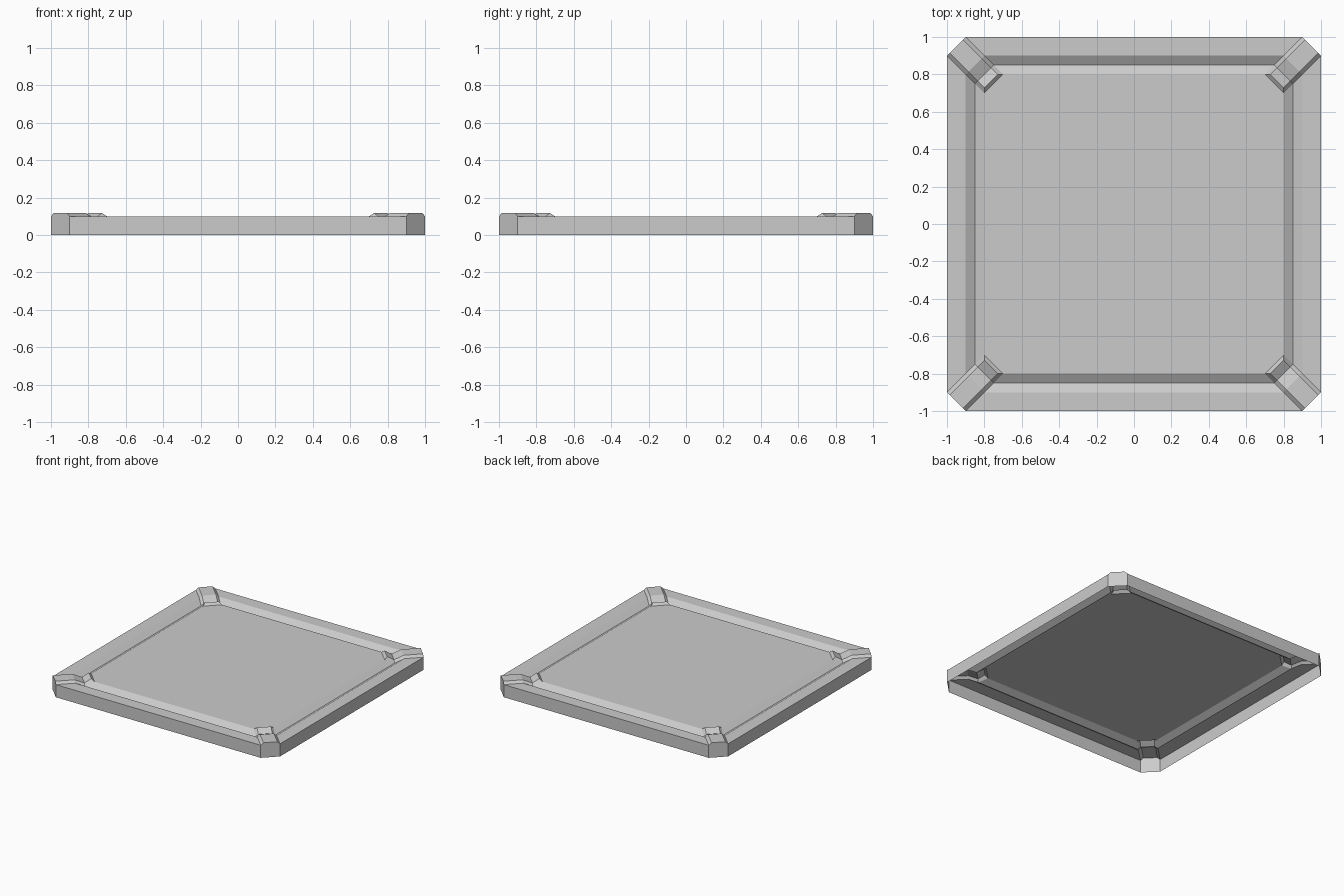
import bpy, bmesh
from math import pi
from mathutils import Vector, Matrix

if "Cube" in bpy.data.objects:
    bpy.data.objects.remove(bpy.data.objects["Cube"])

# Cross-section from the outside in: (distance from centre, height)
PROFILE = [(1.0, 0.0), (1.0, 0.1), (0.9, 0.1), (0.85, 0.07), (0.8, 0.1)]
CHAMFER, RAISE, INSET = 0.1, 0.018, 0.02


def make(name, polys):
    """Repeat a quarter of the plate four times and join it into one mesh."""
    bm = bmesh.new()
    for k in range(4):
        rot = Matrix.Rotation(k * pi / 2, 3, 'Z')
        for poly in polys:
            bm.faces.new([bm.verts.new(rot @ Vector(p)) for p in poly])
    bmesh.ops.remove_doubles(bm, verts=bm.verts, dist=1e-5)
    # the plate is an open shell: point flat faces up
    bmesh.ops.recalc_face_normals(bm, faces=bm.faces)
    if sum(f.normal.z * f.calc_area() for f in bm.faces) < 0:
        bmesh.ops.reverse_faces(bm, faces=bm.faces)
    me = bpy.data.meshes.new(name)
    bm.to_mesh(me)
    bm.free()
    ob = bpy.data.objects.new(name, me)
    bpy.context.collection.objects.link(ob)
    return ob


def strip(row_a, row_b):
    return [(row_a[i], row_b[i], row_b[i + 1], row_a[i + 1])
            for i in range(len(row_a) - 1)]


# Side walls, rim and groove; right-hand side repeated round the plate
low = [(d, -(d - CHAMFER), z) for d, z in PROFILE]
high = [(d, d - CHAMFER, z) for d, z in PROFILE]
sides = strip(low, high)

# Centre panel, one triangle-ended wedge per quarter
d, z = PROFILE[-1]
c = d - CHAMFER
panel = [((0, 0, z), (d, -c, z), (d, c, z)),
         ((0, 0, z), (d, c, z), (c, d, z))]

# Diagonal corner braces with bevelled edges, following the groove
a = high
b = [(y, x, h) for x, y, h in high]
a_top, b_top = [], []
for i, (x, y, h) in enumerate(a[1:]):
    s = INSET * 0.7
    e = INSET * 0.7 if i == len(a) - 2 else 0
    a_top.append((x - s + e, y + s + e, h + RAISE))
    b_top.append((y + s + e, x - s + e, h + RAISE))
braces = strip(a[1:], a_top) + strip(a_top, b_top) + strip(b_top, b[1:])
braces += [(a[0], b[0], b[1], a[1]),
           (a[1], b[1], b_top[0], a_top[0]),
           (a_top[-1], b_top[-1], b[-1], a[-1])]

make("plate_shell", sides + panel + braces)
